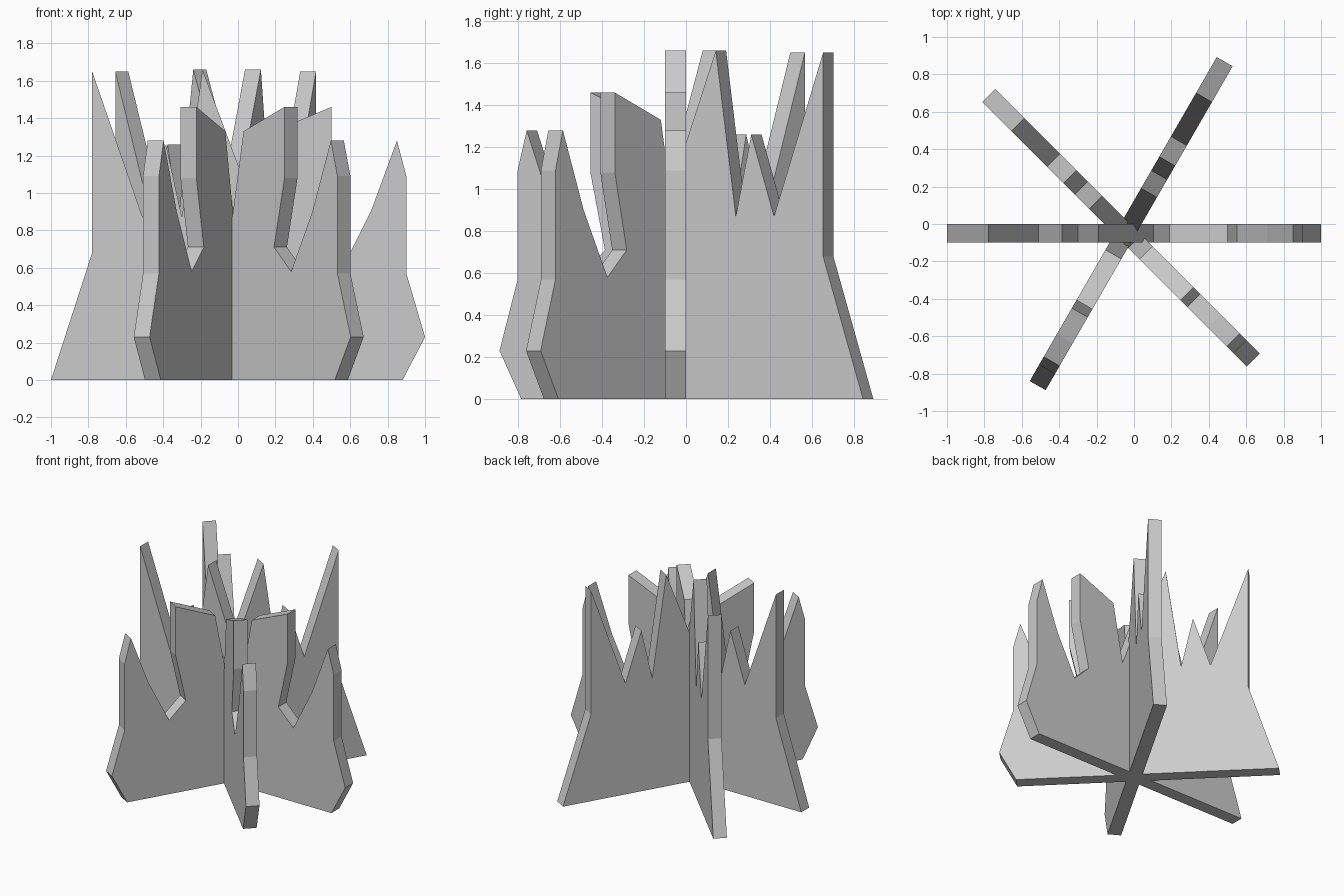
import bpy, bmesh, math

if "Cube" in bpy.data.objects:
    bpy.data.objects.remove(bpy.data.objects["Cube"])

THICK = 0.098

# Jagged slab outline (distance along slab, height)
PROFILE = [
    (-1.0, 0), (0.88, 0), (1.0, 0.23), (0.9, 0.57), (0.9, 1.09), (0.85, 1.28),
    (0.71, 0.9), (0.55, 0.58), (0.42, 0.71), (0.5, 1.08), (0.5, 1.46),
    (0.19, 1.33), (0.105, 0.87), (-0.19, 1.66), (-0.30, 0.87),
    (-0.385, 1.26), (-0.51, 0.87), (-0.78, 1.65), (-0.78, 0.68),
]


def slab(name, centre, degrees):
    bm = bmesh.new()
    face = bm.faces.new([bm.verts.new((s, -THICK / 2, z)) for s, z in PROFILE])
    side = bmesh.ops.extrude_face_region(bm, geom=[face])
    verts = [g for g in side["geom"] if isinstance(g, bmesh.types.BMVert)]
    bmesh.ops.translate(bm, verts=verts, vec=(0, THICK, 0))
    bmesh.ops.recalc_face_normals(bm, faces=bm.faces)
    mesh = bpy.data.meshes.new(name)
    bm.to_mesh(mesh)
    bm.free()
    obj = bpy.data.objects.new(name, mesh)
    obj.location = (*centre, 0)
    obj.rotation_euler.z = math.radians(degrees)
    bpy.context.collection.objects.link(obj)
    return obj


# Three crossing slabs sharing the same outline
slab("jagged_slab_side", (0, -0.05), 0)
slab("jagged_slab_left", (-0.015, 0.002), 240)
slab("jagged_slab_right", (-0.07, -0.02), -45)
